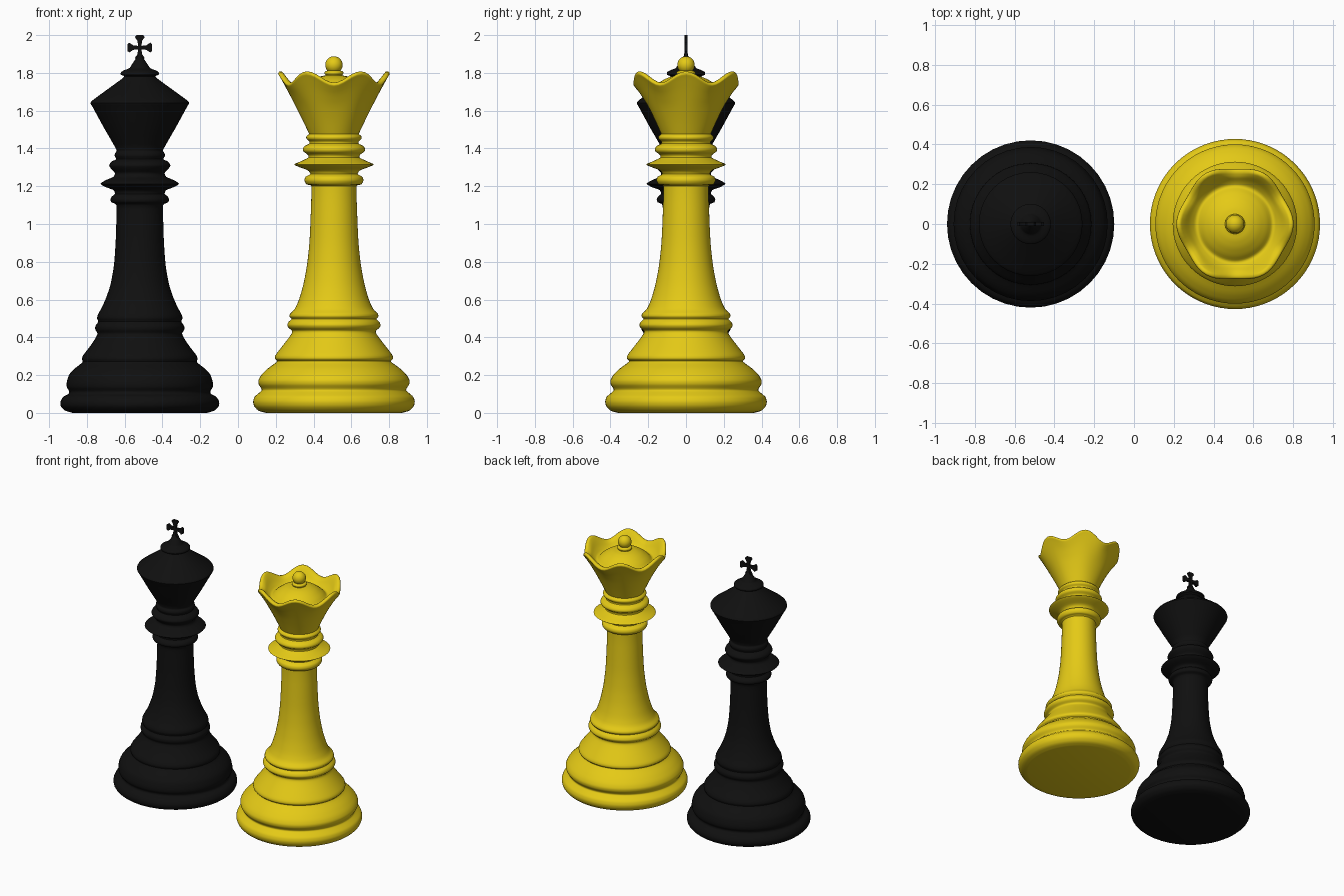
import bpy, bmesh, math
from mathutils import Vector


def material(name, col):
    m = bpy.data.materials.new(name)
    m.diffuse_color = (*col, 1)
    return m


BLACK = material("black", (0.005, 0.005, 0.005))
YELLOW = material("golden yellow", (0.78, 0.59, 0.008))


def soften(pts, n=3, k=0.36):
    """Gently rounded curve through the profile points."""
    p = [Vector((*q, 0, 0)[:4]) for q in pts]
    out = []
    for i in range(len(p) - 1):
        a, b = p[i], p[i + 1]
        ta = (b - p[max(i - 1, 0)]) * k
        tb = (p[min(i + 2, len(p) - 1)] - a) * k
        # limit tangents so short steps do not overshoot
        lim = (b - a).length
        ta = ta * min(1, lim / max(ta.length, 1e-6))
        tb = tb * min(1, lim / max(tb.length, 1e-6))
        for j in range(n):
            t = j / n
            out.append(a * (2*t**3 - 3*t**2 + 1) + ta * (t**3 - 2*t**2 + t)
                       + b * (3*t**2 - 2*t**3) + tb * (t**3 - t**2))
    return out + [p[-1]]


def finish(name, bm, mat, angle):
    bmesh.ops.recalc_face_normals(bm, faces=bm.faces)
    me = bpy.data.meshes.new(name)
    bm.to_mesh(me)
    bm.free()
    me.materials.append(mat)
    ob = bpy.data.objects.new(name, me)
    bpy.context.collection.objects.link(ob)
    bpy.ops.object.select_all(action='DESELECT')
    ob.select_set(True)
    bpy.context.view_layer.objects.active = ob
    bpy.ops.object.shade_smooth_by_angle(angle=math.radians(angle))
    return ob


def lathe(name, pts, cx, mat, seg):
    """Points are (radius, height, sixfold radius wave, sixfold height wave)."""
    bm = bmesh.new()
    rings = []
    for r, z, wr, wz in soften(pts):
        ring = []
        for s in range(seg):
            a = 2 * math.pi * s / seg
            c = math.cos(6 * a)
            rr = r + wr * c
            ring.append(bm.verts.new((cx + rr * math.cos(a), rr * math.sin(a), z + wz * c)))
        rings.append(ring)
    for lo, hi in zip(rings, rings[1:]):
        for s in range(seg):
            t = (s + 1) % seg
            bm.faces.new((lo[s], lo[t], hi[t], hi[s]))
    bm.faces.new(rings[0][::-1])
    bm.faces.new(rings[-1])
    return finish(name, bm, mat, 40)


KX, QX = -0.52, 0.508

# king: base, stem, collars, head and cap
lathe("king_body", [
    (.355, 0), (.395, .012), (.418, .035), (.42, .06), (.405, .085), (.378, .10),
    (.374, .115), (.386, .135), (.387, .16), (.375, .20), (.35, .23), (.312, .26),
    (.302, .272), (.306, .285), (.30, .305), (.265, .35), (.235, .395), (.224, .42),
    (.235, .44), (.235, .46), (.22, .483), (.226, .50), (.222, .52), (.20, .56),
    (.178, .61), (.155, .68), (.137, .78), (.128, .90), (.124, 1.02), (.124, 1.10),
    (.15, 1.115), (.155, 1.13), (.148, 1.145), (.132, 1.16), (.14, 1.18),
    (.18, 1.195), (.208, 1.213), (.18, 1.232), (.14, 1.25), (.132, 1.27),
    (.15, 1.29), (.162, 1.31), (.15, 1.33), (.125, 1.343), (.133, 1.36),
    (.131, 1.375), (.122, 1.39), (.19, 1.51), (.25, 1.62), (.261, 1.64),
    (.25, 1.655), (.175, 1.71), (.12, 1.75), (.082, 1.78), (.10, 1.79),
    (.10, 1.803), (.085, 1.813), (.055, 1.825), (.045, 1.84), (.025, 1.87),
    (.012, 1.89), (.008, 1.91)], KX, BLACK, 40)

# cross with four flared arms
bm = bmesh.new()
outline = []
for i in range(4):
    a = i * math.pi / 2
    for u, v in ((.009, -.009), (.035, -.012), (.055, -.026), (.066, -.018),
                 (.066, .018), (.055, .026), (.035, .012)):
        outline.append((u * math.cos(a) - v * math.sin(a), u * math.sin(a) + v * math.cos(a)))
front = bm.faces.new([bm.verts.new((KX + x, -.009, 1.934 + z)) for x, z in outline])
ext = bmesh.ops.extrude_face_region(bm, geom=[front])
bmesh.ops.translate(bm, vec=(0, .018, 0),
                    verts=[g for g in ext['geom'] if isinstance(g, bmesh.types.BMVert)])
finish("king_cross", bm, BLACK, 30)

# queen: base, stem and collars
lathe("queen_body", [
    (.36, 0), (.40, .012), (.422, .035), (.428, .06), (.42, .085), (.40, .103),
    (.383, .118), (.385, .13), (.398, .15), (.40, .172), (.385, .20), (.35, .235),
    (.305, .268), (.302, .276), (.313, .287), (.31, .305), (.28, .345), (.245, .39),
    (.224, .42), (.222, .435), (.24, .45), (.247, .465), (.24, .482), (.225, .497),
    (.235, .51), (.232, .525), (.208, .55), (.185, .60), (.162, .68), (.143, .78),
    (.13, .90), (.123, 1.05), (.12, 1.20), (.145, 1.21), (.156, 1.23),
    (.15, 1.25), (.125, 1.265), (.14, 1.285), (.18, 1.30), (.211, 1.315),
    (.18, 1.33), (.135, 1.352), (.14, 1.368), (.16, 1.382), (.165, 1.397),
    (.155, 1.413), (.13, 1.426), (.132, 1.438), (.145, 1.45), (.146, 1.463),
    (.13, 1.478)], QX, YELLOW, 72)

# queen: flared crown with a wavy six-point rim and a hollow top
lathe("queen_crown", [
    (.128, 1.47, 0, 0), (.165, 1.55, .001, 0), (.205, 1.63, .003, .004),
    (.245, 1.70, .005, .014), (.277, 1.75, .008, .027), (.286, 1.765, .009, .03),
    (.28, 1.777, .009, .03), (.265, 1.777, .009, .029), (.245, 1.76, .01, .022),
    (.222, 1.73, .006, .01), (.20, 1.71, .002, .002), (.185, 1.71, 0, 0),
    (.16, 1.735, 0, 0), (.12, 1.763, 0, 0), (.08, 1.78, 0, 0), (.045, 1.787, 0, 0),
    (.05, 1.797, 0, 0), (.048, 1.807, 0, 0), (.03, 1.813, 0, 0)], QX, YELLOW, 72)

# queen: top ball
bm = bmesh.new()
bmesh.ops.create_uvsphere(bm, u_segments=32, v_segments=16, radius=.046)
bmesh.ops.translate(bm, vec=(QX, 0, 1.842), verts=bm.verts)
finish("queen_ball", bm, YELLOW, 40)
